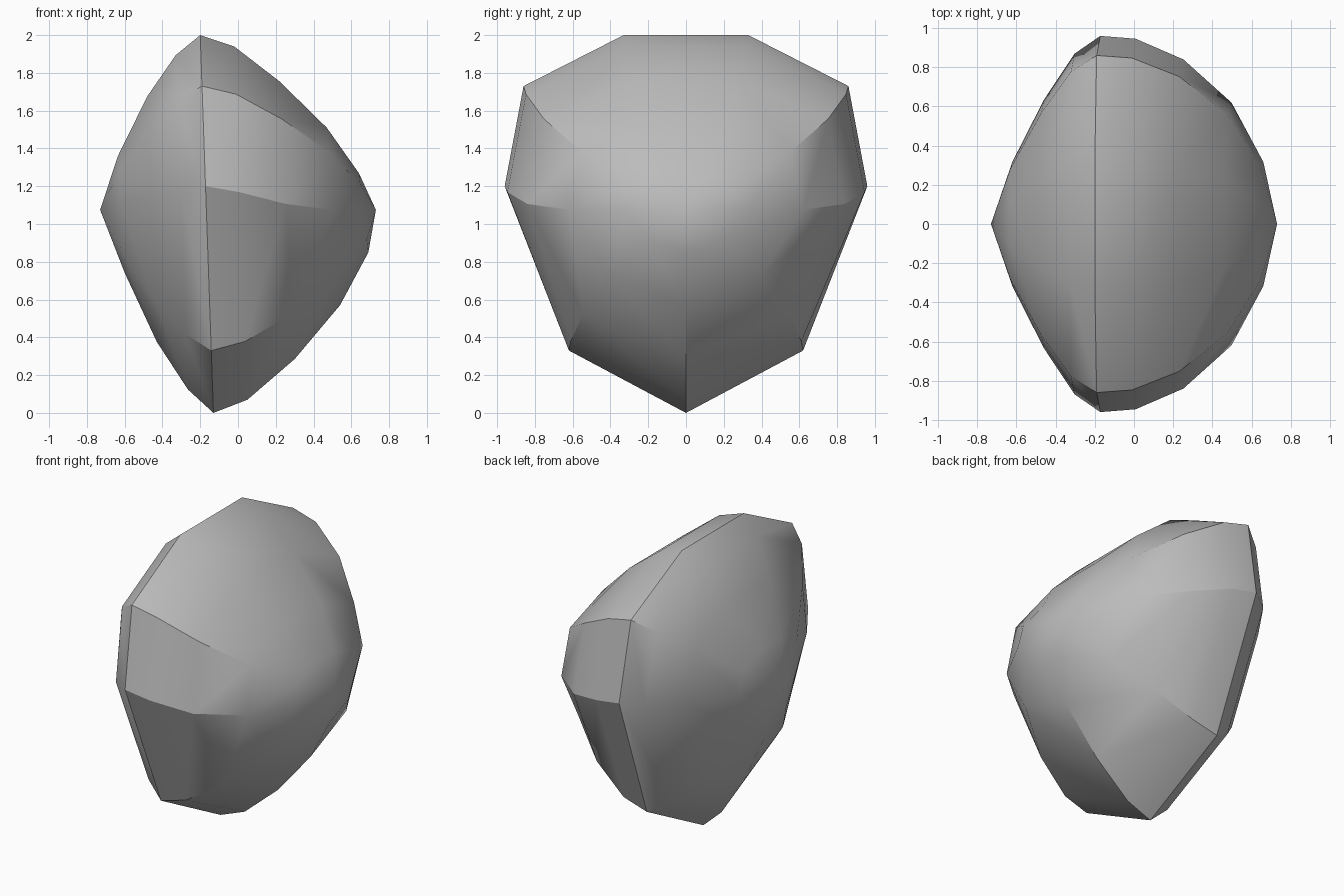
import bpy
import bmesh
import math

cube = bpy.data.objects.get("Cube")
if cube:
    bpy.data.objects.remove(cube, do_unlink=True)

# Seven-sided rim outline (y, z), one half from top to bottom
half = [(0.33, 2.0), (0.86, 1.73), (0.96, 1.2), (0.62, 0.33)]
rim = half + [(0, 0)] + [(-y, z) for y, z in reversed(half)]
MID_Z = 1.075

# Each ring: x at top, x at bottom, width scale, height scale, girdle height scale
rim_ring = (-0.2, -0.13, 1, 1, 1)
deep_side = [(-0.02, 0.05, 0.985, 0.935, 0.75), (0.22, 0.3, 0.875, 0.735, 0.25),
             (0.47, 0.54, 0.645, 0.47, 0), (0.64, 0.69, 0.33, 0.21, 0)]
shallow_side = [(-0.33, -0.265, 0.905, 0.885, 0.85), (-0.48, -0.43, 0.66, 0.65, 0.6),
                (-0.635, -0.6, 0.33, 0.31, 0.3)]

bm = bmesh.new()


def add_ring(x_top, x_bottom, wide, high, girdle):
    verts = []
    for y, z in rim:
        scale = girdle if abs(y) > 0.9 else high
        x = x_bottom + (x_top - x_bottom) * z / 2
        verts.append(bm.verts.new((x, y * wide, MID_Z + (z - MID_Z) * scale)))
    return verts


def add_dome(start, rings, tip_x):
    """Bridge rings outward from the rim and close them at a tip."""
    last = start
    n = len(start)
    for ring in rings:
        new = add_ring(*ring)
        for i in range(n):
            j = (i + 1) % n
            bm.faces.new((last[i], last[j], new[j], new[i]))
        last = new
    tip = bm.verts.new((tip_x, 0, MID_Z))
    for i in range(n):
        bm.faces.new((last[i], last[(i + 1) % n], tip))


# Two unequal domes share the rim
edge = add_ring(*rim_ring)
add_dome(edge, deep_side, 0.73)
add_dome(edge, shallow_side, -0.73)
bmesh.ops.recalc_face_normals(bm, faces=bm.faces[:])

mesh = bpy.data.meshes.new("faceted_stone")
bm.to_mesh(mesh)
bm.free()
stone = bpy.data.objects.new("faceted_stone", mesh)
bpy.context.collection.objects.link(stone)

# Plain grey
grey = bpy.data.materials.new("stone_grey")
grey.use_nodes = True
colour = (0.5, 0.5, 0.5, 1)
grey.diffuse_color = colour
for node in grey.node_tree.nodes:
    if node.type == 'BSDF_PRINCIPLED':
        node.inputs["Base Color"].default_value = colour
mesh.materials.append(grey)

# Soft domes with crisp rim and corners
bpy.ops.object.select_all(action='DESELECT')
stone.select_set(True)
bpy.context.view_layer.objects.active = stone
bpy.ops.object.shade_smooth_by_angle(angle=math.radians(30))
